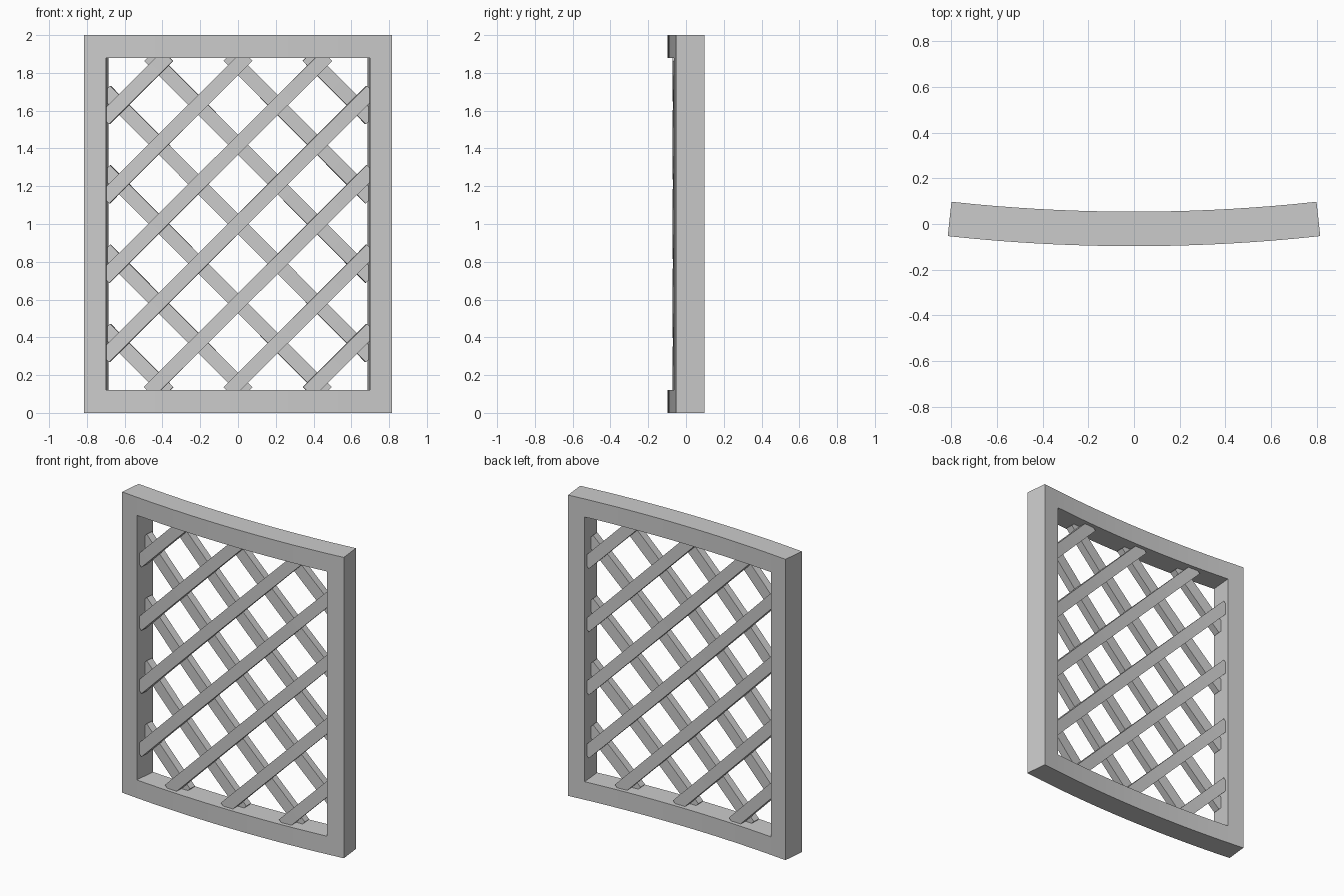
import bpy, bmesh, math
from mathutils import Vector, Matrix

if "Cube" in bpy.data.objects:
    bpy.data.objects.remove(bpy.data.objects["Cube"])

R = 7.5            # bend radius of the panel's middle surface
Y0 = -0.0215       # y of the middle surface at x = 0
T = 0.151          # frame depth
S_OUT, S_IN = 0.809, 0.693   # half widths measured along the arc
RAIL = 0.12
H = 2.0

mat = bpy.data.materials.new("plain grey")
mat.diffuse_color = (0.6, 0.6, 0.6, 1)
mat.use_nodes = True
mat.node_tree.nodes["Principled BSDF"].inputs["Base Color"].default_value = mat.diffuse_color


def bend(p):
    """Wrap a flat panel point (arc length, depth, height) onto the arc."""
    a = p.x / R
    r = R - p.y
    return Vector((r * math.sin(a), Y0 + R - r * math.cos(a), p.z))


def bent_bar(name, start, end, width, y0, y1, segs):
    """Straight bar between two (s, z) points, subdivided and bent."""
    a, b = Vector((start[0], 0, start[1])), Vector((end[0], 0, end[1]))
    d = (b - a).normalized()
    side = Vector((-d.z, 0, d.x)) * width / 2
    bm = bmesh.new()
    rings = []
    for i in range(segs + 1):
        c = a.lerp(b, i / segs)
        rings.append([bm.verts.new(bend(c + side * k + Vector((0, y, 0))))
                      for k, y in ((-1, y0), (1, y0), (1, y1), (-1, y1))])
    for r0, r1 in zip(rings, rings[1:]):
        for j in range(4):
            k = (j + 1) % 4
            bm.faces.new((r0[j], r0[k], r1[k], r1[j]))
    bm.faces.new(rings[0])
    bm.faces.new(rings[-1])
    bmesh.ops.recalc_face_normals(bm, faces=bm.faces)
    me = bpy.data.meshes.new(name)
    bm.to_mesh(me)
    bm.free()
    ob = bpy.data.objects.new(name, me)
    bpy.context.collection.objects.link(ob)
    me.materials.append(mat)
    bpy.ops.object.select_all(action='DESELECT')
    ob.select_set(True)
    bpy.context.view_layer.objects.active = ob
    bpy.ops.object.shade_smooth_by_angle(angle=math.radians(30))
    return ob


# Frame: two full-height stiles with curved rails between them
for name, s in (("left_stile", -1), ("right_stile", 1)):
    mid = s * (S_OUT + S_IN) / 2
    bent_bar(name, (mid, 0), (mid, H), S_OUT - S_IN, -T / 2, T / 2, 1)
for name, z in (("bottom_rail", RAIL / 2), ("top_rail", H - RAIL / 2)):
    bent_bar(name, (-S_IN, z), (S_IN, z), RAIL, -T / 2, T / 2, 16)

# Lattice: rising laths in front, falling laths behind, ends let into the frame
LATH_W, LATH_T, PITCH = 0.075, 0.05, 0.42
LIM_S, LIM_Z = S_IN + 0.012, H / 2 - RAIL + 0.01
for layer, slope, y0, y1 in (("front_lath", 1, -LATH_T, 0),
                             ("back_lath", -1, 0, LATH_T)):
    for i in range(-3, 4):
        c = i * PITCH                     # height offset from panel centre
        lo = max(-LIM_S, -LIM_Z - c)      # clip the lath axis to the opening
        hi = min(LIM_S, LIM_Z - c)
        bent_bar(f"{layer}_{i + 4}", (slope * lo, H / 2 + lo + c),
                 (slope * hi, H / 2 + hi + c), LATH_W, y0, y1, 10)
